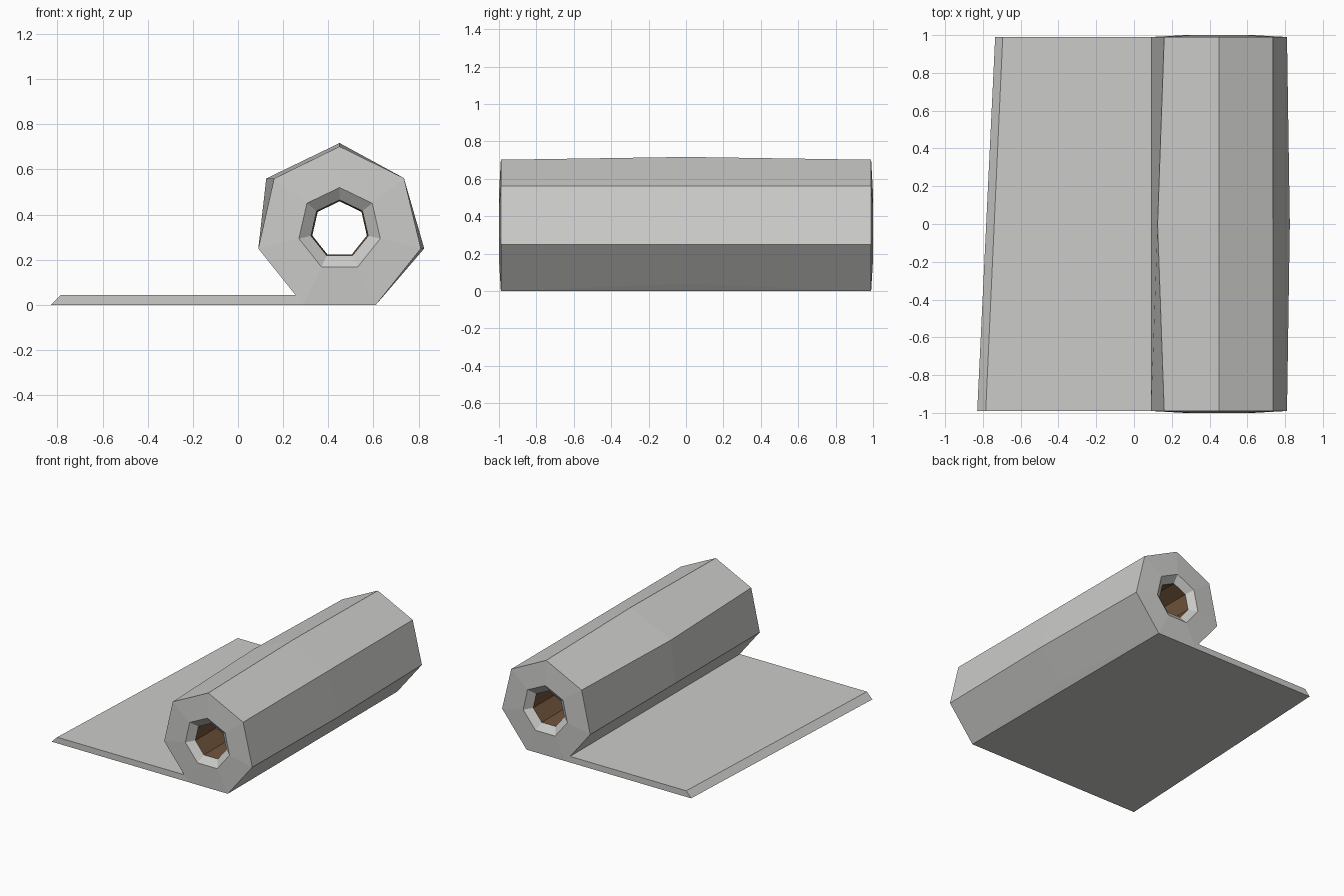
import bpy, bmesh, math

if "Cube" in bpy.data.objects:
    bpy.data.objects.remove(bpy.data.objects["Cube"])

CX, CZ, END = 0.45, 0.335, 0.99   # roll axis and half length


def material(name, rgb):
    m = bpy.data.materials.new(name)
    m.diffuse_color = (*rgb, 1)
    m.use_nodes = True
    m.node_tree.nodes["Principled BSDF"].inputs["Base Color"].default_value = m.diffuse_color
    return m


def finish(bm, name, mat):
    me = bpy.data.meshes.new(name)
    bm.to_mesh(me)
    bm.free()
    me.materials.append(mat)
    ob = bpy.data.objects.new(name, me)
    bpy.context.collection.objects.link(ob)
    return ob


def ring(bm, r, y):
    # seven-sided ring, index 2 is the top point
    a = [math.radians(90) - (k - 2) * math.tau / 7 for k in range(7)]
    return [bm.verts.new((CX + r * math.cos(t), y, CZ + r * math.sin(t))) for t in a]


grey = material("cloth grey", (0.60, 0.60, 0.585))
brown = material("inner brown", (0.17, 0.09, 0.045))

# Mat: flat sheet running into the seven-sided roll
front = [(-.83, 0), (-.785, .045), (.254, .045),
         (.09, .25), (.16, .56), (.45, .702), (.735, .562), (.81, .25), (.61, 0), (.29, 0)]
back = [(-.735, 0), (-.695, .045)] + front[2:]
middle = [(.09, .25), (.125, .56), (.45, .717), (.735, .562), (.825, .25), (.645, .04)]

bm = bmesh.new()
F = [bm.verts.new((x, -END, z)) for x, z in front]
B = [bm.verts.new((x, END, z)) for x, z in back]
M = [bm.verts.new((x, 0, z)) for x, z in middle]
face = bm.faces.new
for i in range(2):                                   # sheet edge and top
    face((F[i], F[i + 1], B[i + 1], B[i]))
face((F[2], F[3], M[0], B[3], B[2]))                 # under the roll
for k in range(5):                                   # roll sides, bulged in the middle
    i = k + 3
    face((F[i], F[i + 1], M[k + 1], M[k]))
    face((M[k], M[k + 1], B[i + 1], B[i]))
face((F[8], B[8], M[5]))                             # raised underside edge
face((F[0], F[9], F[8], B[8], B[9], B[0]))           # underside

# End caps with a recessed bevel round the hole
for P, s in ((F, -1), (B, 1)):
    face((P[0], P[1], P[2], P[9]))
    rim, hole = ring(bm, .185, s * 1.0), ring(bm, .13, s * .96)
    for k in range(7):
        n = (k + 1) % 7
        outer = [P[k + 3], P[n + 3]] if k < 6 else [P[9], P[2], P[3]]
        face(outer + [rim[n], rim[k]])
        face((rim[k], rim[n], hole[n], hole[k]))
bmesh.ops.recalc_face_normals(bm, faces=bm.faces)
# the open hole can confuse the outside test, so check the top sheet face
bm.faces.ensure_lookup_table()
if bm.faces[1].normal.z < 0:
    bmesh.ops.reverse_faces(bm, faces=bm.faces)
finish(bm, "rolled_mat", grey)

# Brown lining of the hole, facing the axis
bm = bmesh.new()
rings = [ring(bm, r, y) for r, y in ((.13, -.96), (.124, 0), (.13, .96))]
for a, b in zip(rings, rings[1:]):
    for k in range(7):
        n = (k + 1) % 7
        f = bm.faces.new((a[k], a[n], b[n], b[k]))
        f.normal_update()
        c = f.calc_center_median()
        if f.normal.x * (c.x - CX) + f.normal.z * (c.z - CZ) > 0:
            f.normal_flip()
finish(bm, "hole_lining", brown)
